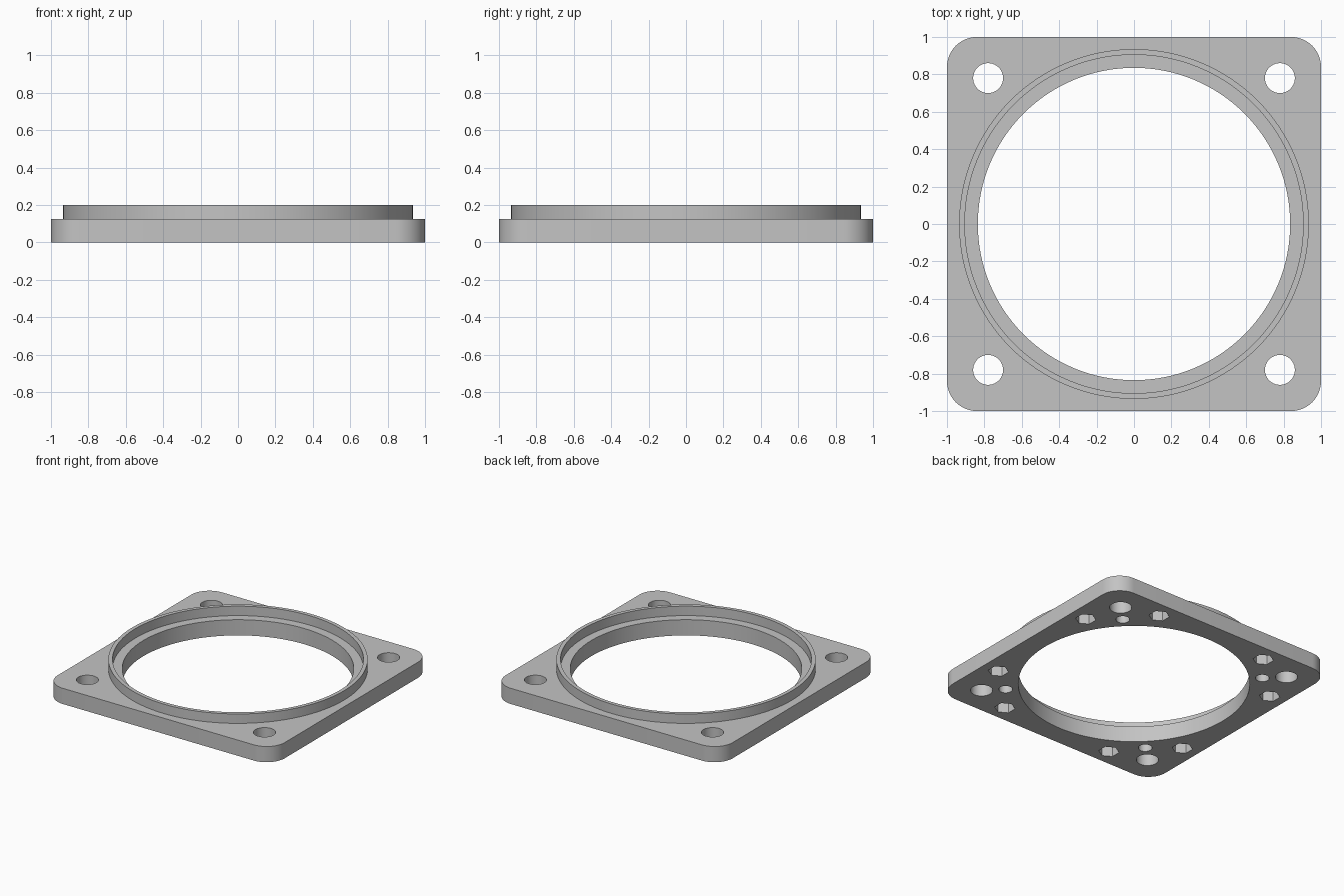
import bpy
import bmesh
from math import radians, cos, sin, pi
from mathutils import Matrix

PLATE_H, TOP = 0.125, 0.2
CORNER_R, BORE_R = 0.16, 0.835
COLLAR_IN, COLLAR_OUT = 0.905, 0.935
BLIND_DEPTH = 0.1

cube = bpy.data.objects.get("Cube")
if cube:
    bpy.data.objects.remove(cube, do_unlink=True)

grey = bpy.data.materials.new("light grey")
grey.use_nodes = True
grey.diffuse_color = (0.55, 0.55, 0.55, 1)
grey.node_tree.nodes["Principled BSDF"].inputs["Base Color"].default_value = (0.55, 0.55, 0.55, 1)


def make_object(name, bm):
    bmesh.ops.recalc_face_normals(bm, faces=bm.faces)
    mesh = bpy.data.meshes.new(name)
    bm.to_mesh(mesh)
    bm.free()
    mesh.materials.append(grey)
    obj = bpy.data.objects.new(name, mesh)
    bpy.context.collection.objects.link(obj)
    return obj


def smooth(obj):
    bpy.ops.object.select_all(action='DESELECT')
    obj.select_set(True)
    bpy.context.view_layer.objects.active = obj
    bpy.ops.object.shade_smooth_by_angle(angle=radians(30))


def add_cutter(bm, x, y, radius, top, sides):
    depth = top + 0.1
    bmesh.ops.create_cone(bm, cap_ends=True, segments=sides, radius1=radius,
                          radius2=radius, depth=depth,
                          matrix=Matrix.Translation((x, y, top - depth / 2)))


# Square plate with rounded corners
bm = bmesh.new()
outline = []
steps = 12
for quarter in range(4):
    mid = pi / 4 + quarter * pi / 2
    cx = (1 - CORNER_R) * (1 if cos(mid) > 0 else -1)
    cy = (1 - CORNER_R) * (1 if sin(mid) > 0 else -1)
    for i in range(steps + 1):
        a = quarter * pi / 2 + i / steps * pi / 2
        outline.append(bm.verts.new((cx + CORNER_R * cos(a), cy + CORNER_R * sin(a), 0)))
base = bm.faces.new(outline)
walls = bmesh.ops.extrude_face_region(bm, geom=[base], use_keep_orig=True)
raised = [g for g in walls["geom"] if isinstance(g, bmesh.types.BMVert)]
bmesh.ops.translate(bm, verts=raised, vec=(0, 0, PLATE_H))
plate = make_object("mounting_plate", bm)

# Central bore, corner bolt holes, blind pin holes and hexagonal nut pockets
bm = bmesh.new()
add_cutter(bm, 0, 0, BORE_R, 0.3, 128)
for sx in (-1, 1):
    for sy in (-1, 1):
        add_cutter(bm, sx * 0.78, sy * 0.78, 0.08, 0.3, 48)
        add_cutter(bm, sx * 0.657, sy * 0.657, 0.05, BLIND_DEPTH, 32)
        for x, y in ((0.866, 0.49), (0.49, 0.866)):
            add_cutter(bm, sx * x, sy * y, 0.075, BLIND_DEPTH, 6)
cutter = make_object("hole_cutter", bm)
cutter.hide_render = True

cut = plate.modifiers.new("holes", 'BOOLEAN')
cut.operation = 'DIFFERENCE'
cut.solver = 'EXACT'
cut.object = cutter
bpy.ops.object.select_all(action='DESELECT')
plate.select_set(True)
bpy.context.view_layer.objects.active = plate
bpy.ops.object.modifier_apply(modifier=cut.name)
bpy.data.objects.remove(cutter, do_unlink=True)
smooth(plate)

# Thin raised collar around the bore
bm = bmesh.new()
profile = [(COLLAR_IN, PLATE_H), (COLLAR_IN, TOP), (COLLAR_OUT, TOP), (COLLAR_OUT, PLATE_H)]
verts = [bm.verts.new((r, 0, z)) for r, z in profile]
edges = [bm.edges.new(pair) for pair in zip(verts, verts[1:])]
bmesh.ops.spin(bm, geom=verts + edges, cent=(0, 0, 0), axis=(0, 0, 1),
               angle=2 * pi, steps=128, use_merge=True)
bmesh.ops.remove_doubles(bm, verts=bm.verts, dist=0.0001)
collar = make_object("raised_collar", bm)
smooth(collar)
